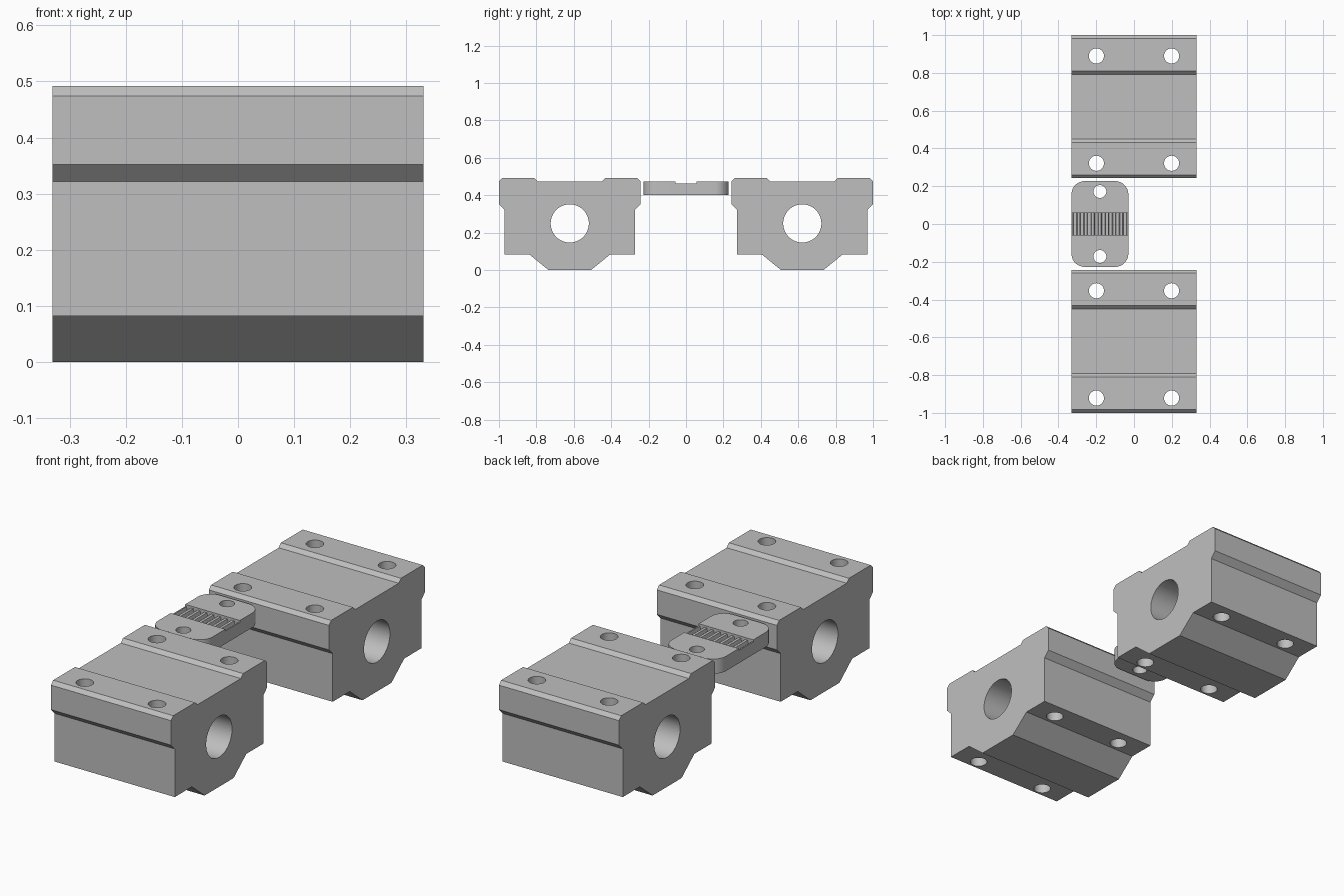
import bpy, bmesh, math
from mathutils import Vector

if "Cube" in bpy.data.objects:
    bpy.data.objects.remove(bpy.data.objects["Cube"], do_unlink=True)

metal = bpy.data.materials.new("grey metal")
metal.use_nodes = True
GREY = (0.52, 0.52, 0.52, 1)
metal.diffuse_color = GREY
metal.node_tree.nodes["Principled BSDF"].inputs["Base Color"].default_value = GREY

AXES = {
    "x": lambda a, b, t: Vector((t, a, b)),
    "y": lambda a, b, t: Vector((a, t, b)),
    "z": lambda a, b, t: Vector((a, b, t)),
}


def prism(name, profile, axis, start, end):
    """Extrude a closed 2D profile along an axis."""
    bm = bmesh.new()
    place = AXES[axis]
    face = bm.faces.new([bm.verts.new(place(a, b, start)) for a, b in profile])
    result = bmesh.ops.extrude_face_region(bm, geom=[face])
    verts = [g for g in result["geom"] if isinstance(g, bmesh.types.BMVert)]
    bmesh.ops.translate(bm, verts=verts, vec=place(0, 0, end - start))
    bmesh.ops.recalc_face_normals(bm, faces=bm.faces)
    mesh = bpy.data.meshes.new(name)
    bm.to_mesh(mesh)
    bm.free()
    mesh.materials.append(metal)
    obj = bpy.data.objects.new(name, mesh)
    bpy.context.collection.objects.link(obj)
    return obj


def arc(cx, cy, r, a0, a1, n):
    angles = [math.radians(a0 + (a1 - a0) * i / n) for i in range(n + 1)]
    return [(cx + r * math.cos(a), cy + r * math.sin(a)) for a in angles]


def circle(cx, cy, r, n=48):
    return arc(cx, cy, r, 0, 360, n)[:-1]


def carve(obj, cutters):
    """Subtract every cutter, then discard it."""
    bpy.ops.object.select_all(action="DESELECT")
    bpy.context.view_layer.objects.active = obj
    obj.select_set(True)
    for cutter in cutters:
        cutter.hide_render = True
        mod = obj.modifiers.new("cut", "BOOLEAN")
        mod.operation = "DIFFERENCE"
        mod.solver = "EXACT"
        mod.object = cutter
        bpy.ops.object.modifier_apply(modifier=mod.name)
        bpy.data.objects.remove(cutter, do_unlink=True)
    bpy.ops.object.shade_smooth_by_angle(angle=math.radians(25))


# Bearing blocks: half of the cross-section, mirrored about its centre
LENGTH = 0.331
half = [(0.114, 0), (0.2145, 0.082), (0.349, 0.082), (0.349, 0.322),
        (0.3785, 0.352), (0.3785, 0.474), (0.361, 0.492),
        (0.189, 0.492), (0.171, 0.474)]
section = half + [(-y, z) for y, z in reversed(half)]

for name, cy in (("front_bearing_block", -0.6215), ("back_bearing_block", 0.6215)):
    block = prism(name, [(y + cy, z) for y, z in section], "x", -LENGTH, LENGTH)
    # Shaft bore and four bolt holes
    cutters = [prism("bore_cutter", circle(cy, 0.249, 0.102, 64), "x", -0.5, 0.5)]
    for x in (-0.199, 0.199):
        for dy in (-0.3, 0.268):
            cutters.append(prism("bolt_cutter", circle(x, cy + dy, 0.04), "z", -0.1, 0.6))
    carve(block, cutters)

# Belt clamp: rounded plate with two screw holes
CX, HX, HY, R = -0.1805, 0.1505, 0.227, 0.07
outline = []
for sx, sy, a in ((1, 1, 0), (-1, 1, 90), (-1, -1, 180), (1, -1, 270)):
    outline += arc(CX + sx * (HX - R), sy * (HY - R), R, a, a + 90, 12)
clamp = prism("belt_clamp", outline, "z", 0.4, 0.473)
cutters = [prism("screw_cutter", circle(CX, y, 0.034), "z", 0.3, 0.6)
           for y in (-0.172, 0.172)]

# Toothed belt channel: one comb-shaped cutter across the clamp
TEETH, FLOOR, ROOT = 8, 0.463, 0.447
pitch = 2 * HX / TEETH
comb = [(CX - HX - 0.05, 0.5), (CX - HX - 0.05, FLOOR)]
for i in range(TEETH):
    x = CX - HX + pitch * (i + 0.5)
    comb += [(x - 0.012, FLOOR), (x - 0.008, ROOT), (x + 0.008, ROOT), (x + 0.012, FLOOR)]
comb += [(CX + HX + 0.05, FLOOR), (CX + HX + 0.05, 0.5)]
cutters.append(prism("belt_cutter", comb, "y", -0.057, 0.057))
carve(clamp, cutters)
